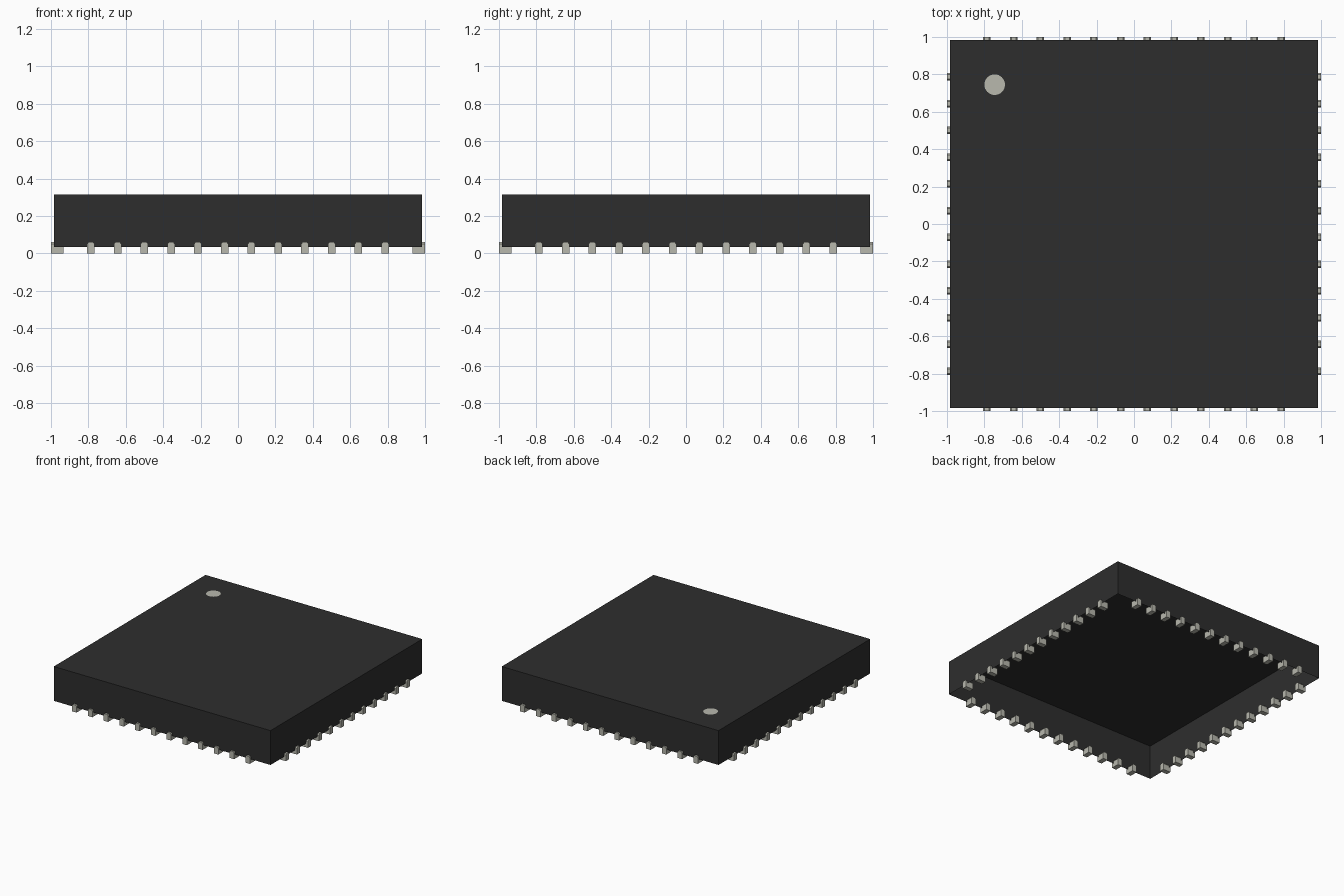
import bpy
import bmesh
import math
from mathutils import Matrix

cube = bpy.data.objects.get("Cube")
if cube:
    bpy.data.objects.remove(cube, do_unlink=True)

HALF = 0.985            # half width of the housing
Z0, Z1 = 0.033, 0.315   # housing bottom and top
PITCH, COUNT = 0.1431, 12


def material(name, rgb):
    m = bpy.data.materials.new(name)
    m.use_nodes = True
    m.diffuse_color = (*rgb, 1)
    m.node_tree.nodes["Principled BSDF"].inputs["Base Color"].default_value = (*rgb, 1)
    return m


def add_object(name, bm, mat):
    bmesh.ops.recalc_face_normals(bm, faces=bm.faces)
    mesh = bpy.data.meshes.new(name)
    bm.to_mesh(mesh)
    bm.free()
    mesh.materials.append(mat)
    obj = bpy.data.objects.new(name, mesh)
    bpy.context.collection.objects.link(obj)
    return obj


black = material("black plastic", (0.027, 0.027, 0.027))
metal = material("tinned metal", (0.48, 0.48, 0.42))

# Housing: thin shell, open underneath
bm = bmesh.new()
bmesh.ops.create_cube(bm, size=1, matrix=Matrix.Translation((0, 0, (Z0 + Z1) / 2))
                      @ Matrix.Diagonal((2 * HALF, 2 * HALF, Z1 - Z0, 1)))
bm.normal_update()
bmesh.ops.delete(bm, geom=[f for f in bm.faces if f.normal.z < -0.5], context='FACES')
add_object("housing", bm, black)

# Round marker on the top, near the back corner
bm = bmesh.new()
bmesh.ops.create_circle(bm, cap_ends=True, segments=32, radius=0.055,
                        matrix=Matrix.Translation((-0.745, 0.745, Z1 + 0.002)))
bmesh.ops.recalc_face_normals(bm, faces=bm.faces)
if bm.faces[:][0].normal.z < 0:
    bmesh.ops.reverse_faces(bm, faces=bm.faces)
mesh = bpy.data.meshes.new("corner_marker")
bm.to_mesh(mesh)
bm.free()
mesh.materials.append(metal)
bpy.context.collection.objects.link(bpy.data.objects.new("corner_marker", mesh))

# Contact profile: small block with chamfered top corners
PROFILE = [(-0.02, 0), (0.02, 0), (0.02, 0.05), (0.012, 0.06), (-0.012, 0.06), (-0.02, 0.05)]


def contact_row(name, angle):
    """Row of contacts along the front edge, turned about z."""
    bm = bmesh.new()
    for i in range(COUNT):
        x = (i - (COUNT - 1) / 2) * PITCH
        face = bm.faces.new([bm.verts.new((x + px, -1, pz)) for px, pz in PROFILE])
        ext = bmesh.ops.extrude_face_region(bm, geom=[face], use_keep_orig=True)
        verts = [g for g in ext["geom"] if isinstance(g, bmesh.types.BMVert)]
        bmesh.ops.translate(bm, verts=verts, vec=(0, 0.068, 0))
    bmesh.ops.rotate(bm, verts=bm.verts, cent=(0, 0, 0), matrix=Matrix.Rotation(angle, 3, 'Z'))
    add_object(name, bm, metal)


for k, side in enumerate(("front", "left", "back", "right")):
    contact_row(side + "_contacts", k * math.pi / 2)
